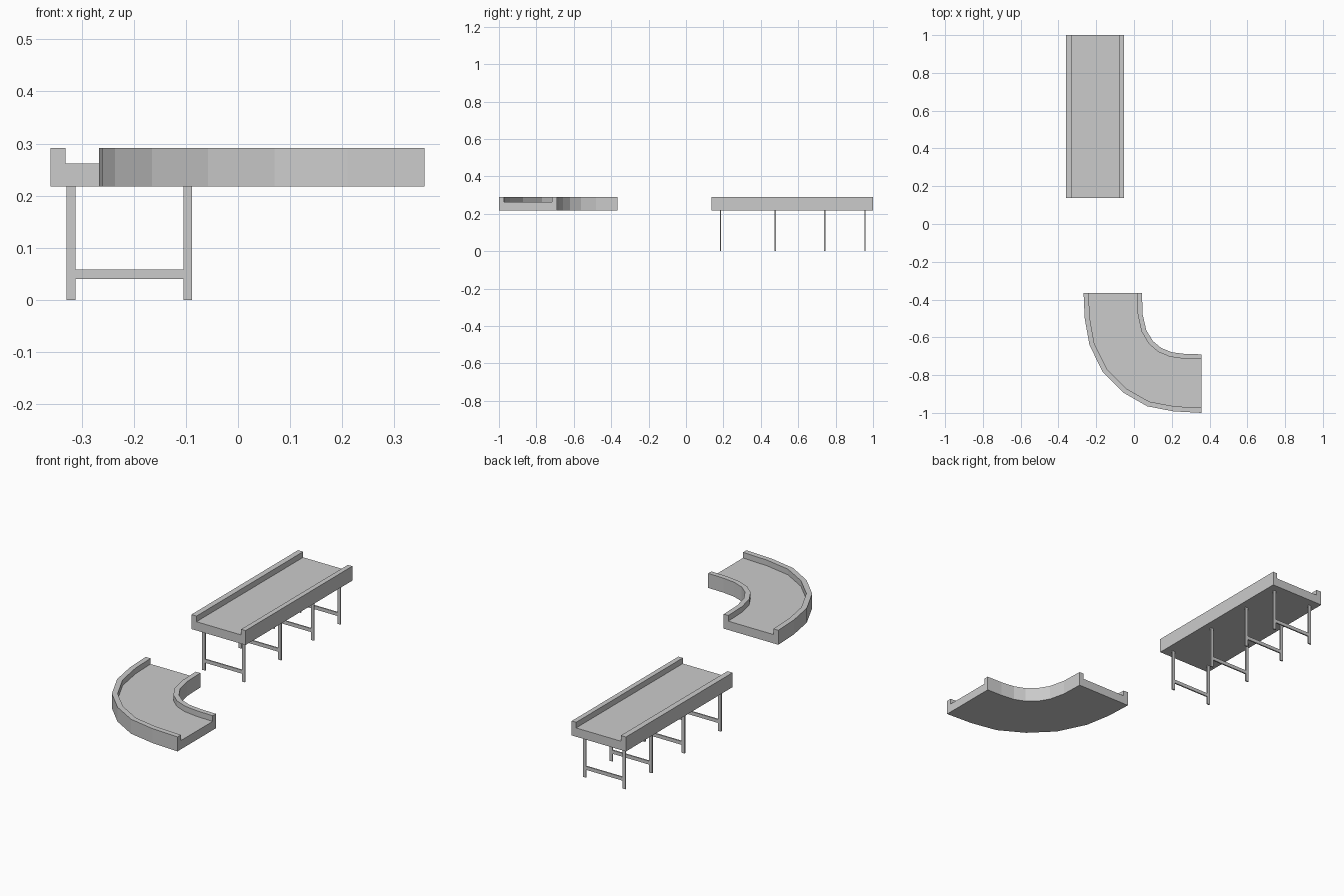
import bpy
from mathutils import Vector

if "Cube" in bpy.data.objects:
    bpy.data.objects.remove(bpy.data.objects["Cube"])

BOTTOM, DECK, TOP = 0.217, 0.262, 0.291


def make_object(name, verts, faces):
    mesh = bpy.data.meshes.new(name)
    mesh.from_pydata(verts, [], faces)
    mesh.update()
    obj = bpy.data.objects.new(name, mesh)
    bpy.context.collection.objects.link(obj)
    return obj


def channel(name, outer, inner, rail_out, rail_in):
    """Sweep a U-shaped tray section between two matching edge lines."""
    verts, faces = [], []
    for a, b in zip(outer, inner):
        a, b = Vector(a), Vector(b)
        d = (b - a).normalized()
        c, e = a + d * rail_out, b - d * rail_in
        ring = [(a, BOTTOM), (c, BOTTOM), (e, BOTTOM), (b, BOTTOM), (b, TOP),
                (e, TOP), (e, DECK), (c, DECK), (c, TOP), (a, TOP)]
        verts += [(p.x, p.y, z) for p, z in ring]
    n, last = 10, (len(outer) - 1) * 10
    for s in range(len(outer) - 1):
        for i in range(n):
            j = (i + 1) % n
            faces.append((s * n + i, s * n + n + i, s * n + n + j, s * n + j))
    # End caps: two rails and the deck slab between them
    for cap in ((0, 1, 7, 8, 9), (1, 2, 6, 7), (2, 3, 4, 5, 6)):
        faces.append(cap)
        faces.append(tuple(last + i for i in reversed(cap)))
    return make_object(name, verts, faces)


def box(name, x0, x1, y0, y1, z0, z1):
    verts = [(x, y, z) for z in (z0, z1)
             for x, y in ((x0, y0), (x1, y0), (x1, y1), (x0, y1))]
    faces = [(3, 2, 1, 0), (4, 5, 6, 7)]
    faces += [(i, (i + 1) % 4, (i + 1) % 4 + 4, i + 4) for i in range(4)]
    return make_object(name, verts, faces)


# Straight conveyor tray
channel("straight_tray", [(-0.36, 0.137), (-0.36, 1.0)],
        [(-0.053, 0.137), (-0.053, 1.0)], 0.029, 0.025)

# Curved conveyor tray
outer = [(-0.267, -0.365), (-0.261, -0.50), (-0.236, -0.64), (-0.165, -0.785),
         (-0.058, -0.892), (0.07, -0.965), (0.21, -0.992), (0.358, -1.0)]
inner = [(0.042, -0.365), (0.046, -0.48), (0.065, -0.562), (0.10, -0.62),
         (0.145, -0.657), (0.20, -0.679), (0.27, -0.688), (0.358, -0.69)]
channel("curved_tray", outer, inner, 0.027, 0.026)

# Leg frames under the straight tray
for k, y in enumerate((0.184, 0.478, 0.742, 0.957), 1):
    y0, y1 = y - 0.0035, y + 0.0035
    box(f"left_leg_{k}", -0.329, -0.312, y0, y1, 0, BOTTOM)
    box(f"right_leg_{k}", -0.105, -0.088, y0, y1, 0, BOTTOM)
    box(f"cross_bar_{k}", -0.312, -0.105, y0, y1, 0.04, 0.058)

# Consistent outward normals
import bmesh
for obj in bpy.context.collection.objects:
    bm = bmesh.new()
    bm.from_mesh(obj.data)
    bmesh.ops.recalc_face_normals(bm, faces=bm.faces)
    bm.to_mesh(obj.data)
    bm.free()
